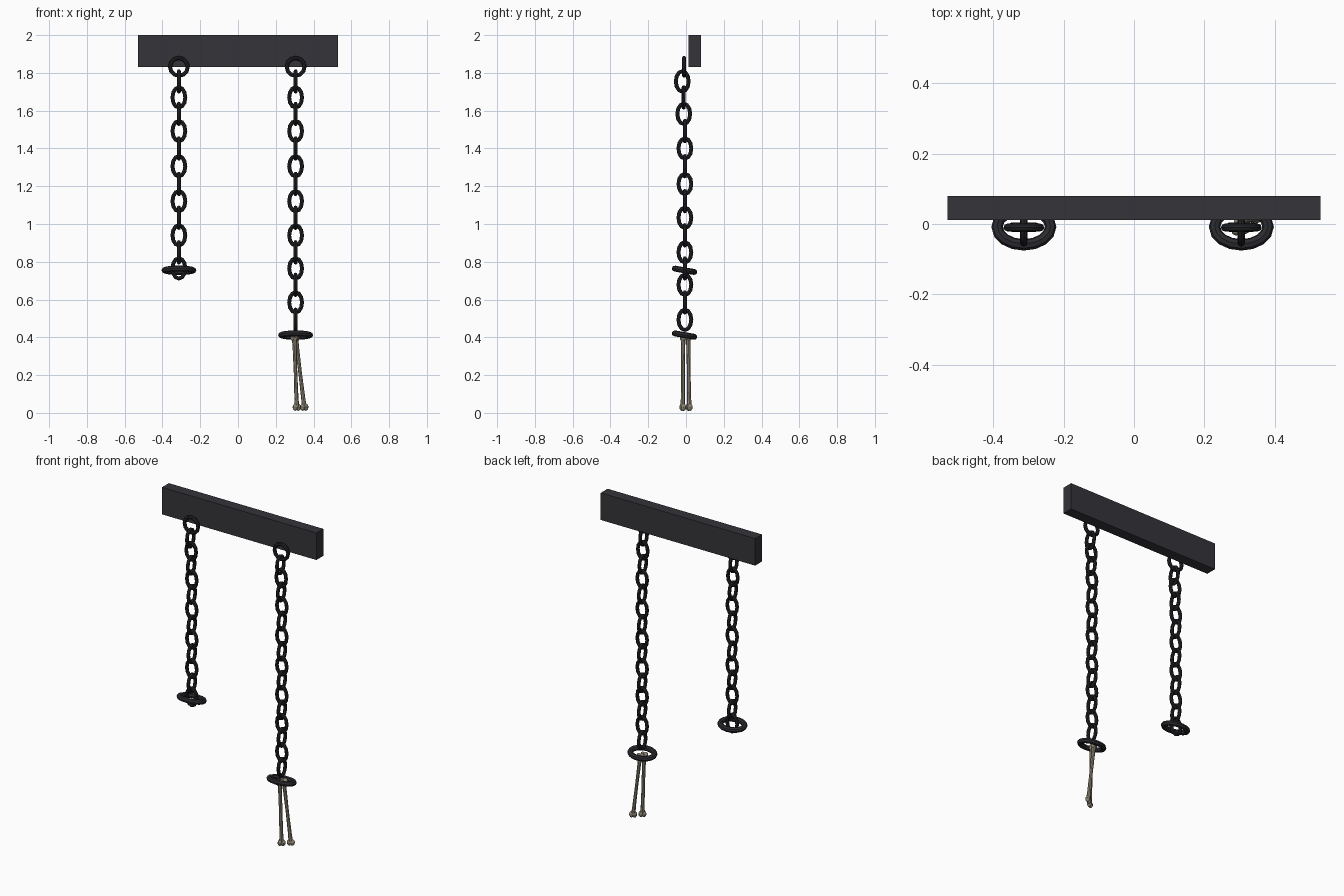
import bpy, bmesh, math
from mathutils import Vector, Matrix

if "Cube" in bpy.data.objects:
    bpy.data.objects.remove(bpy.data.objects["Cube"])


def material(name, rgb):
    m = bpy.data.materials.new(name)
    m.diffuse_color = (*rgb, 1)
    m.use_nodes = True
    m.node_tree.nodes["Principled BSDF"].inputs["Base Color"].default_value = m.diffuse_color
    return m


BEAM = material("dark beam", (0.035, 0.033, 0.041))
IRON = material("black iron", (0.017, 0.018, 0.021))
CUFF = material("cuff iron", (0.024, 0.023, 0.029))
BONE = material("old bone", (0.29, 0.26, 0.19))


def finish(bm, name, mat, smooth=True):
    bmesh.ops.recalc_face_normals(bm, faces=bm.faces)
    me = bpy.data.meshes.new(name)
    bm.to_mesh(me)
    bm.free()
    me.materials.append(mat)
    ob = bpy.data.objects.new(name, me)
    bpy.context.collection.objects.link(ob)
    if smooth:
        bpy.context.view_layer.objects.active = ob
        ob.select_set(True)
        bpy.ops.object.shade_smooth_by_angle(angle=math.radians(40))
        ob.select_set(False)
    return ob


def oval_ring(name, mat, loc, a, b, tube, rot, major=12, minor=8, flat=1.0):
    """Oval ring lying in its local XY plane; a and b are tube-centre radii."""
    bm = bmesh.new()
    rows = []
    for i in range(major):
        t = 2 * math.pi * i / major
        centre = Vector((a * math.cos(t), b * math.sin(t), 0))
        out = Vector((b * math.cos(t), a * math.sin(t), 0)).normalized()
        row = []
        for j in range(minor):
            p = 2 * math.pi * j / minor
            row.append(bm.verts.new(centre + out * tube * math.cos(p)
                                    + Vector((0, 0, tube * flat * math.sin(p)))))
        rows.append(row)
    for i in range(major):
        r, s = rows[i], rows[(i + 1) % major]
        for j in range(minor):
            k = (j + 1) % minor
            bm.faces.new((r[j], s[j], s[k], r[k]))
    bm.transform(Matrix.Translation(loc) @ rot)
    finish(bm, name, mat)


def bone(name, top, bottom):
    """Slim shaft with a pair of knuckles at each end."""
    bm = bmesh.new()
    top, bottom = Vector(top), Vector(bottom)
    axis = (top - bottom).normalized()
    rot = axis.to_track_quat('Z', 'Y').to_matrix().to_4x4()
    profile = [(0, 0.014), (0.12, 0.011), (0.5, 0.0095), (0.88, 0.011), (1, 0.014)]
    rows = []
    for f, r in profile:
        m = Matrix.Translation(bottom.lerp(top, f)) @ rot
        rows.append([bm.verts.new(m @ Vector((r * math.cos(j * math.pi / 4),
                                              r * math.sin(j * math.pi / 4), 0)))
                     for j in range(8)])
    for r, s in zip(rows, rows[1:]):
        for j in range(8):
            k = (j + 1) % 8
            bm.faces.new((r[j], r[k], s[k], s[j]))
    bm.faces.new(rows[0][::-1])
    bm.faces.new(rows[-1])
    for end in (top, bottom):
        for side in (-1, 1):
            m = Matrix.Translation(end + Vector((side * 0.008, side * 0.004, 0)))
            bmesh.ops.create_uvsphere(bm, u_segments=8, v_segments=6, radius=0.0155,
                                      matrix=m @ Matrix.Diagonal((0.9, 0.9, 1.25, 1)))
    finish(bm, name, BONE)


# wall beam
bm = bmesh.new()
bmesh.ops.create_cube(bm, size=1)
bm.transform(Matrix.Translation((0, 0.0455, 1.916)) @ Matrix.Diagonal((1.06, 0.067, 0.168, 1)))
finish(bm, "beam", BEAM, smooth=False)

UPRIGHT = Matrix.Rotation(math.pi / 2, 4, 'X')
TURNED = Matrix.Rotation(math.pi / 2, 4, 'Z') @ UPRIGHT
TILT = Matrix.Rotation(math.radians(-10), 4, 'X')

# two hanging chains: label, x, link heights from the top, cuff height
HEIGHTS = [1.755, 1.67, 1.583, 1.492, 1.40, 1.306, 1.212, 1.121,
           1.033, 0.94, 0.85, 0.765, 0.678, 0.585, 0.493]
for label, x, count, cuff_z in (("left", -0.313, 12, 0.755), ("right", 0.305, 15, 0.412)):
    oval_ring(label + "_mount_ring", IRON, (x, -0.01, 1.832), 0.047, 0.047, 0.011, UPRIGHT)
    for i, z in enumerate(HEIGHTS[:count]):
        y = -0.02 if i == 0 else -0.012 if i < 3 else -0.006
        oval_ring(f"{label}_link_{i + 1}", IRON, (x, y, z), 0.034, 0.054, 0.0105,
                  UPRIGHT if i % 2 else TURNED)
    # open cuff around the end of the chain
    oval_ring(label + "_cuff", CUFF, (x, -0.008, cuff_z), 0.076, 0.052, 0.0165, TILT,
              major=16, flat=0.95)

# pair of forearm bones hanging through the right cuff
bone("front_bone", (0.298, -0.015, 0.40), (0.311, -0.017, 0.03))
bone("back_bone", (0.306, 0.012, 0.40), (0.351, 0.017, 0.03))
